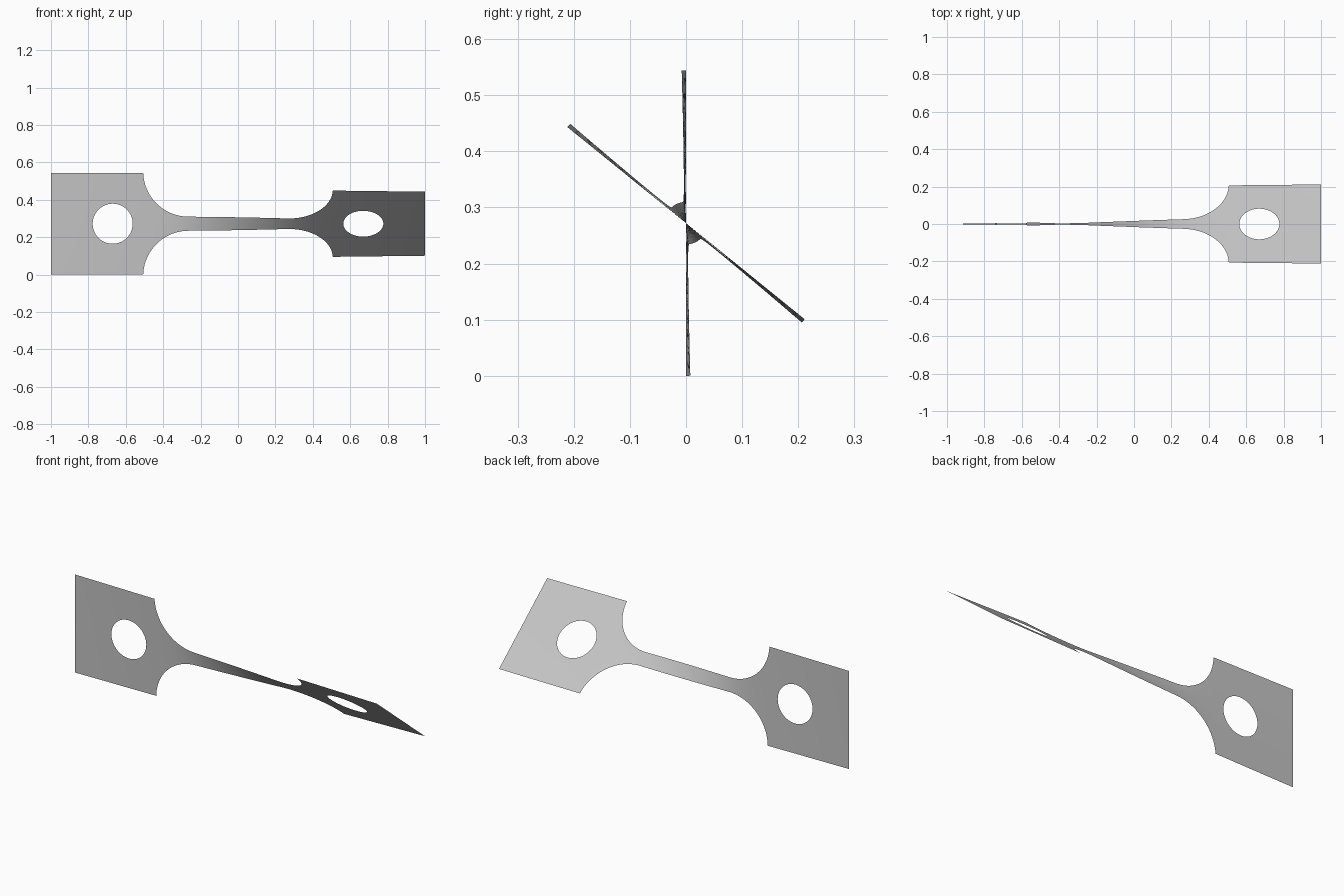
import bpy, bmesh, math

cube = bpy.data.objects.get("Cube")
if cube:
    bpy.data.objects.remove(cube, do_unlink=True)

HALF = 0.272                       # half width of the end tabs
R, GAUGE_X, NECK = 0.242, 0.265, 0.038   # fillet radius, gauge half length and half width
HOLE_X, HOLE_R = 0.67, 0.107
TOTAL = math.radians(51)
T_END = math.acos((NECK + R - HALF) / R)
TAB_X = GAUGE_X + R * math.sin(T_END)
N = 24                             # segments across the strip


def half_width(x):
    d = abs(x) - GAUGE_X
    if d <= 0:
        return NECK
    if abs(x) >= TAB_X - 1e-6:
        return HALF
    return NECK + R - math.sqrt(R * R - d * d)


# Twist builds up fastest where the strip is narrow
STEPS = 1000
twist = [0.0]
for i in range(STEPS):
    twist.append(twist[-1] + half_width(-1 + (i + 0.5) * 2 / STEPS) ** -1.5)


def place(x, v):
    f = min(max((x + 1) / 2 * STEPS, 0), STEPS - 1e-6)
    i = int(f)
    a = (twist[i] + (twist[i + 1] - twist[i]) * (f - i)) / twist[-1] * TOTAL
    return (x, -v * math.sin(a), HALF + v * math.cos(a))


def add_grid(bm, rows):
    """Skin a list of equal rows of flat (x, v) points."""
    verts = [[bm.verts.new(place(*p)) for p in row] for row in rows]
    for a, b in zip(verts, verts[1:]):
        for j in range(len(a) - 1):
            bm.faces.new((a[j], a[j + 1], b[j + 1], b[j]))


bm = bmesh.new()

# Gauge section with its four fillets
fillet = [GAUGE_X + R * math.sin(T_END * i / 20) for i in range(21)]
straight = [GAUGE_X * (i / 12 - 1) for i in range(1, 24)]
stations = [-x for x in reversed(fillet)] + straight + fillet
add_grid(bm, [[(x, half_width(x) * (2 * j / N - 1)) for j in range(N + 1)]
              for x in stations])

# End tabs, each a ring of faces from the round hole to the square edge
for side in (-1, 1):
    corners = [(TAB_X, -HALF), (TAB_X, HALF), (1, HALF), (1, -HALF), (TAB_X, -HALF)]
    edge = [(a[0] + (b[0] - a[0]) * j / N, a[1] + (b[1] - a[1]) * j / N)
            for a, b in zip(corners, corners[1:]) for j in range(N)]
    edge.append(corners[0])
    rows = []
    for k in range(7):
        t = k / 6
        row = []
        for x, v in edge:
            d = math.hypot(x - HOLE_X, v)
            s = (HOLE_R + (d - HOLE_R) * t) / d
            row.append((side * (HOLE_X + (x - HOLE_X) * s), v * s))
        rows.append(row)
    add_grid(bm, rows)

bmesh.ops.remove_doubles(bm, verts=bm.verts, dist=1e-4)
bmesh.ops.recalc_face_normals(bm, faces=bm.faces)
bm.normal_update()
# Face the flat tab toward the front
bm.faces.ensure_lookup_table()
first = min(bm.faces, key=lambda f: f.calc_center_median().x)
if first.normal.y > 0:
    bmesh.ops.reverse_faces(bm, faces=bm.faces)
for f in bm.faces:
    f.smooth = True

mesh = bpy.data.meshes.new("twisted_strip")
bm.to_mesh(mesh)
bm.free()
strip = bpy.data.objects.new("twisted_strip", mesh)
bpy.context.collection.objects.link(strip)

# Plain grey metal
mat = bpy.data.materials.new("grey")
mat.use_nodes = True
grey = (0.55, 0.55, 0.55, 1)
mat.diffuse_color = grey
mat.node_tree.nodes["Principled BSDF"].inputs["Base Color"].default_value = grey
mesh.materials.append(mat)
